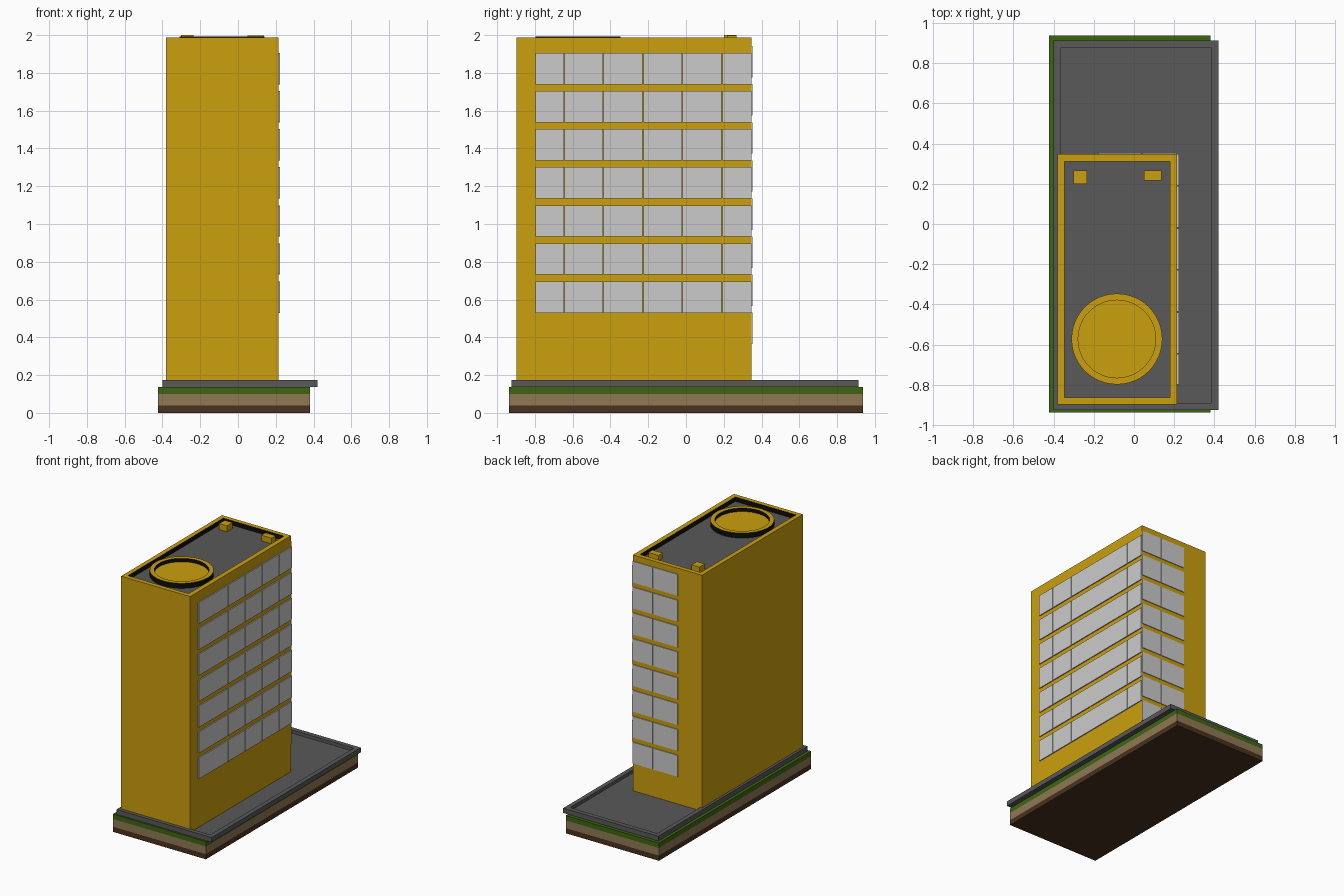
import bpy, bmesh, math

if "Cube" in bpy.data.objects:
    bpy.data.objects.remove(bpy.data.objects["Cube"])


def mat(name, r, g, b):
    m = bpy.data.materials.new(name)
    m.diffuse_color = (r, g, b, 1)
    m.use_nodes = True
    m.node_tree.nodes["Principled BSDF"].inputs["Base Color"].default_value = m.diffuse_color
    return m


YELLOW = mat("yellow_wall", 0.6, 0.35, 0.004)
ASPHALT = mat("asphalt", 0.1, 0.1, 0.1)
GRASS = mat("grass", 0.05, 0.13, 0.006)
SOIL = mat("soil", 0.28, 0.19, 0.09)
EARTH = mat("earth", 0.065, 0.032, 0.013)
BLACK = mat("black", 0.004, 0.004, 0.004)


def finish(bm, name, mats):
    bmesh.ops.recalc_face_normals(bm, faces=bm.faces)
    me = bpy.data.meshes.new(name)
    bm.to_mesh(me)
    bm.free()
    for m in mats:
        me.materials.append(m)
    ob = bpy.data.objects.new(name, me)
    bpy.context.collection.objects.link(ob)
    return ob


def rect(x0, x1, y0, y1):
    return [(x0, y0), (x1, y0), (x1, y1), (x0, y1)]


def circle(cx, cy, r, n=48):
    return [(cx + r * math.cos(2 * math.pi * i / n),
             cy + r * math.sin(2 * math.pi * i / n)) for i in range(n)]


def stack(name, rings, mats, bands):
    """Closed solid through (outline, z) rings; bands gives the material
    slot of every wall band, then of the bottom and the last cap."""
    bm = bmesh.new()
    loops = [[bm.verts.new((x, y, z)) for x, y in o] for o, z in rings]
    n = len(loops[0])
    for k in range(len(loops) - 1):
        a, b = loops[k], loops[k + 1]
        for i in range(n):
            j = (i + 1) % n
            bm.faces.new((a[i], a[j], b[j], b[i])).material_index = bands[k]
    bm.faces.new(loops[0][::-1]).material_index = bands[-2]
    bm.faces.new(loops[-1]).material_index = bands[-1]
    return finish(bm, name, mats)


def box(name, x0, x1, y0, y1, z0, z1, *mats):
    o = rect(x0, x1, y0, y1)
    return stack(name, [(o, z0), (o, z1)], mats, [0, 0, 0])


def tray(name, outer, inner, z0, z1, floor, mats, bands):
    return stack(name, [(outer, z0), (outer, z1), (inner, z1), (inner, floor)],
                 mats, bands)


# Layered ground
box("earth_layer", -0.423, 0.38, -0.938, 0.938, 0, 0.04, EARTH)
box("soil_layer", -0.423, 0.38, -0.938, 0.938, 0.04, 0.1, SOIL)
box("grass_layer", -0.423, 0.38, -0.938, 0.938, 0.1, 0.138, GRASS)

# Paved lot with raised kerb
tray("paved_lot", rect(-0.4, 0.42, -0.925, 0.912),
     rect(-0.365, 0.385, -0.89, 0.875), 0.138, 0.175, 0.15,
     [ASPHALT], [0, 0, 0, 0, 0])

# Tower with parapet and sunken roof
tray("tower", rect(-0.38, 0.215, -0.897, 0.347),
     rect(-0.345, 0.178, -0.862, 0.312), 0.15, 1.988, 1.953,
     [YELLOW, BLACK, ASPHALT], [0, 0, 1, 0, 2])

# Round landing pad with raised rim
tray("landing_pad", circle(-0.085, -0.572, 0.226),
     circle(-0.085, -0.572, 0.193), 1.953, 1.992, 1.965,
     [YELLOW, BLACK], [1, 0, 1, 0, 0])

# Roof units
box("roof_unit_left", -0.302, -0.235, 0.2, 0.267, 1.953, 2.0, YELLOW)
box("roof_unit_right", 0.05, 0.138, 0.217, 0.267, 1.953, 1.997, YELLOW)

# Window bands: thin panes, seven rows on the right and eight at the back
PITCH, HEIGHT, GAP = 0.2015, 0.166, 0.002
side_splits = [-0.8, -0.645, -0.438, -0.228, -0.02, 0.19, 0.349]
back_splits = [-0.178, 0.04, 0.217]
for row in range(7):
    z = 0.53 + row * PITCH
    for c, (a, b) in enumerate(zip(side_splits, side_splits[1:])):
        box(f"side_window_{row}_{c}", 0.213, 0.223, a + GAP, b - GAP, z, z + HEIGHT)
for row in range(8):
    z = 0.365 + row * PITCH
    for c, (a, b) in enumerate(zip(back_splits, back_splits[1:])):
        box(f"back_window_{row}_{c}", a + GAP, b - GAP, 0.345, 0.353, z, z + HEIGHT)
